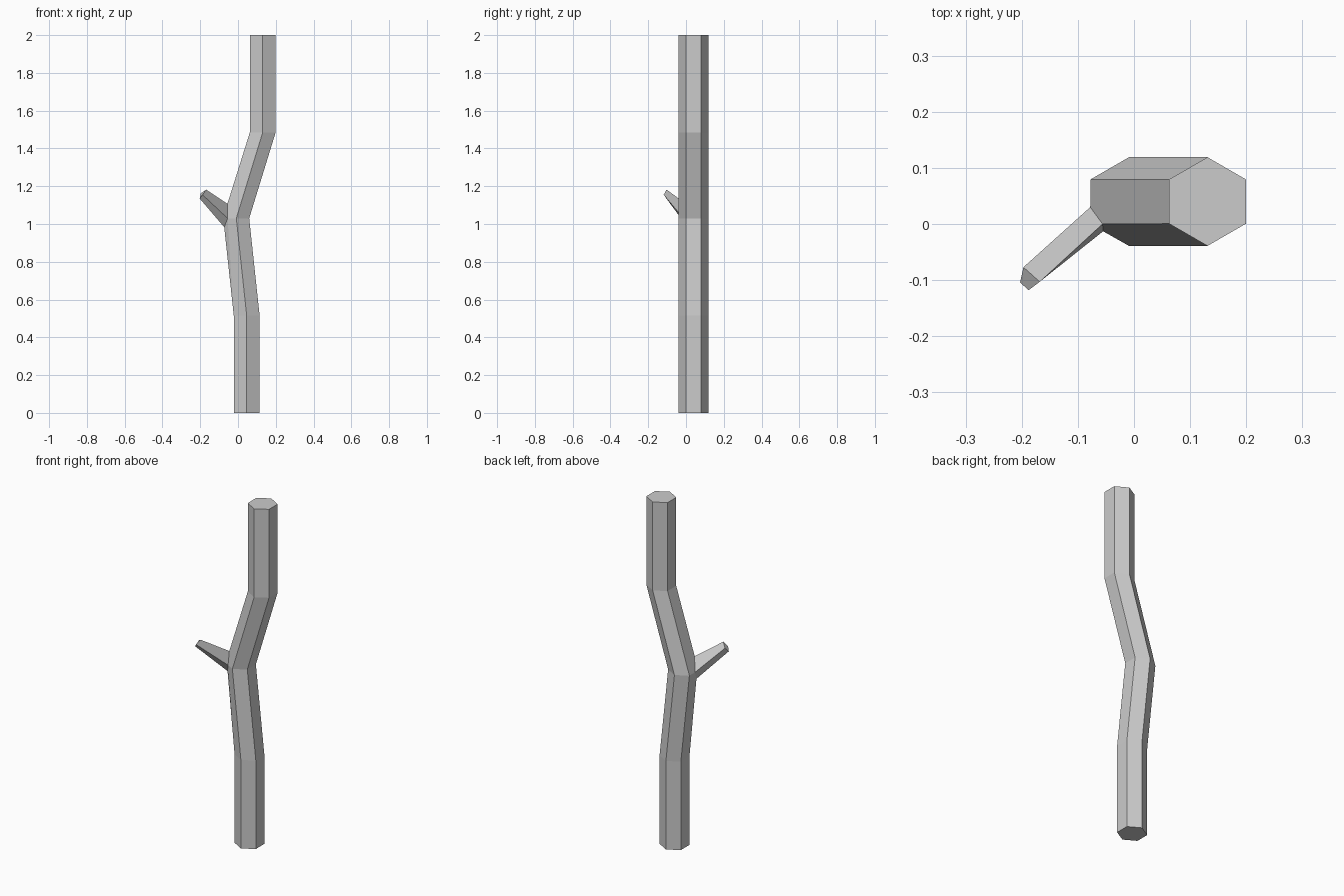
import bpy, bmesh
from math import sin, cos, radians

if "Cube" in bpy.data.objects:
    bpy.data.objects.remove(bpy.data.objects["Cube"])

bm = bmesh.new()

# Crooked hexagonal trunk: rings at (z, x centre)
spine = [(0, 0.046), (0.515, 0.046), (1.03, -0.009), (1.485, 0.131), (2.0, 0.131)]
rings = []
for z, cx in spine:
    rings.append([bm.verts.new((cx + 0.079 * cos(radians(90 + 60 * i)),
                                0.04 + 0.079 * sin(radians(90 + 60 * i)), z))
                  for i in range(6)])
for a, b in zip(rings, rings[1:]):
    for i in range(6):
        j = (i + 1) % 6
        bm.faces.new((a[i], a[j], b[j], b[i]))
bm.faces.new(rings[0])
bm.faces.new(rings[-1])

# Cut the front-left corner of the middle ring open for the branch
corner = rings[2][2]
base = [bm.verts.new(p) for p in ((-0.056, 0.0, 1.107), (-0.078, 0.030, 1.03),
                                  (-0.073, 0.008, 0.983), (-0.055, -0.013, 1.03))]
top, left, low, front = base
bmesh.ops.delete(bm, geom=[corner], context='VERTS')
up, down = rings[3], rings[1]
mid = rings[2]
bm.faces.new((mid[1], left, top, up[2], up[1]))
bm.faces.new((top, front, mid[3], up[3], up[2]))
bm.faces.new((down[1], down[2], low, left, mid[1]))
bm.faces.new((down[2], down[3], mid[3], front))
bm.faces.new((down[2], front, low))

# Tapered four-sided branch stub
tip = [bm.verts.new(p) for p in ((-0.168, -0.103, 1.182), (-0.197, -0.077, 1.162),
                                 (-0.203, -0.104, 1.135), (-0.188, -0.118, 1.155))]
for i in range(4):
    j = (i + 1) % 4
    bm.faces.new((base[i], base[j], tip[j], tip[i]))
bm.faces.new(tip)

bmesh.ops.recalc_face_normals(bm, faces=bm.faces[:])
mesh = bpy.data.meshes.new("trunk_with_branch")
bm.to_mesh(mesh)
bm.free()
bpy.context.collection.objects.link(bpy.data.objects.new("trunk_with_branch", mesh))
